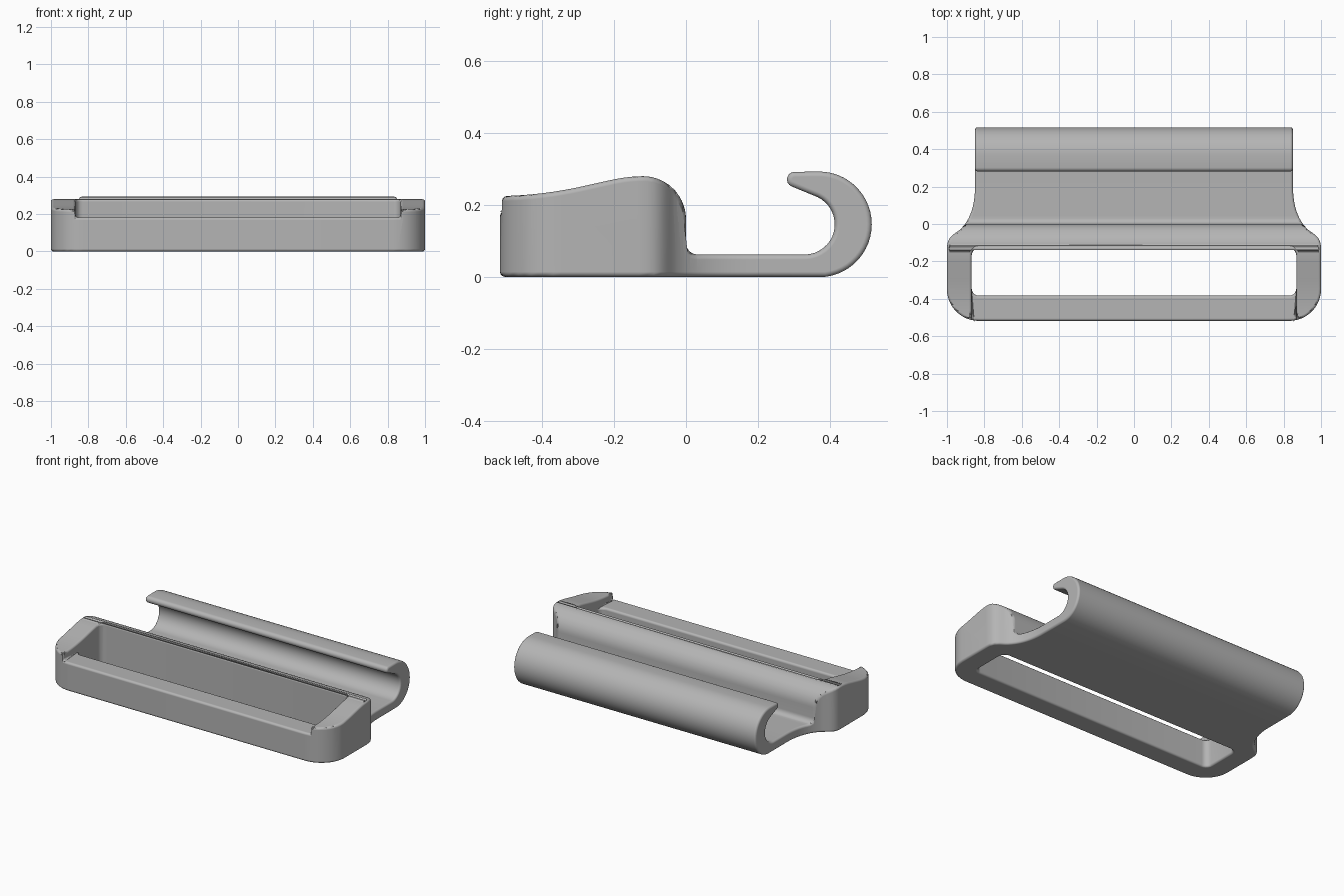
import bpy, bmesh
from math import cos, sin, radians
from mathutils import Vector

if "Cube" in bpy.data.objects:
    bpy.data.objects.remove(bpy.data.objects["Cube"])

grey = bpy.data.materials.new("satin grey")
grey.use_nodes = True
colour = (0.46, 0.46, 0.46, 1)
grey.diffuse_color = colour
grey.node_tree.nodes["Principled BSDF"].inputs["Base Color"].default_value = colour


def arc(cx, cy, r, start, end, n):
    angles = [radians(start + (end - start) * i / n) for i in range(n + 1)]
    return [(cx + r * cos(a), cy + r * sin(a)) for a in angles]


def bezier(a, b, c, d, n):
    a, b, c, d = map(Vector, (a, b, c, d))
    ts = [i / n for i in range(n + 1)]
    return [tuple(a * (1 - t) ** 3 + b * 3 * t * (1 - t) ** 2
                  + c * 3 * t * t * (1 - t) + d * t ** 3) for t in ts]


def prism(name, points, place, shift):
    """Extrude a closed outline into a solid."""
    bm = bmesh.new()
    clean = [p for i, p in enumerate(points)
             if (Vector(p) - Vector(points[i - 1])).length > 1e-4]
    face = bm.faces.new([bm.verts.new(place(*p)) for p in clean])
    grown = bmesh.ops.extrude_face_region(bm, geom=[face])["geom"]
    bmesh.ops.translate(bm, vec=shift,
                        verts=[v for v in grown if isinstance(v, bmesh.types.BMVert)])
    bmesh.ops.recalc_face_normals(bm, faces=bm.faces)
    mesh = bpy.data.meshes.new(name)
    bm.to_mesh(mesh)
    bm.free()
    mesh.materials.append(grey)
    obj = bpy.data.objects.new(name, mesh)
    bpy.context.collection.objects.link(obj)
    return obj


def carve(obj, tool, operation):
    mod = obj.modifiers.new(operation, 'BOOLEAN')
    mod.object, mod.operation, mod.solver = tool, operation, 'EXACT'
    bpy.ops.object.modifier_apply(modifier=mod.name)
    bpy.data.objects.remove(tool)


# Side profile: frame crest, thin plate and open hook
profile = [(-0.53, 0), (-0.53, 0.224)]
profile += bezier((-0.50, 0.225), (-0.30, 0.232), (-0.22, 0.28), (-0.12, 0.28), 16)
profile += arc(-0.12, 0.16, 0.12, 90, 0, 14)
profile += arc(0.032, 0.094, 0.032, 180, 270, 6)
profile += arc(0.33, 0.146, 0.084, -90, 65, 16)
profile += arc(0.302, 0.271, 0.021, 245, 90, 8)
profile += arc(0.37, 0.146, 0.147, 90, -90, 26)
profile = [(y, max(z, 0)) for y, z in profile]
buckle = prism("strap_buckle_hook", profile, lambda y, z: (-1.1, y, z), (2.2, 0, 0))
bpy.context.view_layer.objects.active = buckle
buckle.select_set(True)

# Plan outline: rounded frame tapering to the hook width
half = arc(0.83, -0.348, 0.17, -90, 0, 12)
half += bezier((1, -0.13), (1, -0.06), (0.955, -0.055), (0.925, -0.025), 8)
half += bezier((0.925, -0.025), (0.87, 0.03), (0.85, 0.11), (0.85, 0.20), 10)
half += [(0.85, 0.6)]
outline = half + [(-x, y) for x, y in reversed(half)]
carve(buckle, prism("plan_shape", outline, lambda x, y: (x, y, -0.1), (0, 0, 0.6)), 'INTERSECT')

# Strap slot through the frame
slot = []
for x, y, start in ((0.83, -0.345, -90), (0.83, -0.168, 0),
                    (-0.83, -0.168, 90), (-0.83, -0.345, 180)):
    slot += arc(x, y, 0.038, start, start + 90, 5)
carve(buckle, prism("slot_shape", slot, lambda x, y: (x, y, -0.1), (0, 0, 0.6)), 'DIFFERENCE')

# Lowered front bar between the side arms
notch = [(-0.868, -0.6), (0.868, -0.6), (0.868, -0.25), (-0.868, -0.25)]
carve(buckle, prism("notch_shape", notch, lambda x, y: (x, y, 0.182), (0, 0, 0.3)), 'DIFFERENCE')

# Softened edges
bm = bmesh.new()
bm.from_mesh(buckle.data)
bmesh.ops.remove_doubles(bm, verts=bm.verts, dist=0.001)
bmesh.ops.dissolve_limit(bm, angle_limit=radians(0.5), verts=bm.verts, edges=bm.edges)
bm.to_mesh(buckle.data)
bm.free()
bpy.ops.object.shade_smooth()
bevel = buckle.modifiers.new("soft edges", 'BEVEL')
bevel.width, bevel.segments = 0.014, 3
bevel.limit_method, bevel.angle_limit = 'ANGLE', radians(40)
bevel.use_clamp_overlap = False
bevel.harden_normals = True
bpy.ops.object.modifier_apply(modifier=bevel.name)
